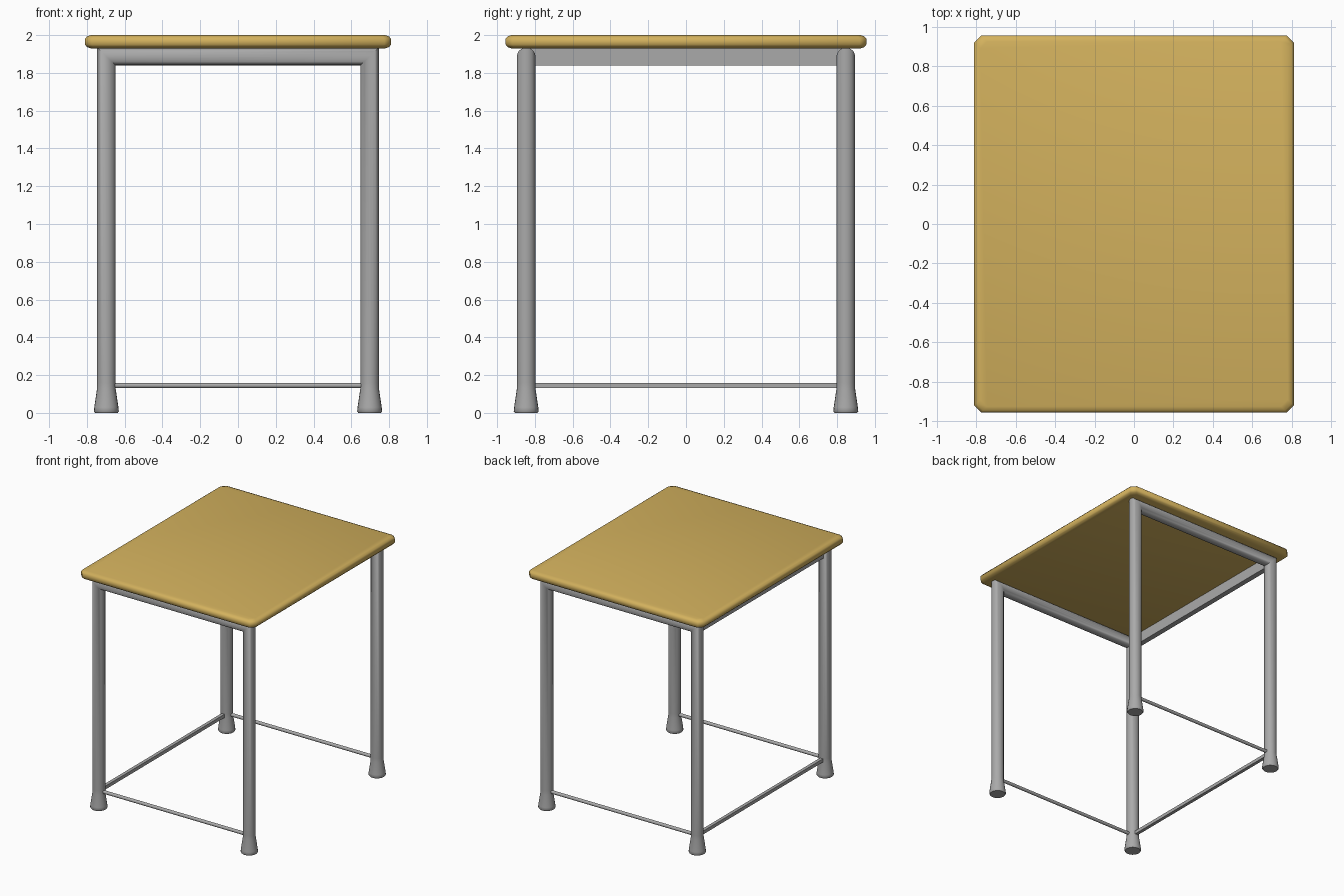
import bpy, bmesh, math

if "Cube" in bpy.data.objects:
    bpy.data.objects.remove(bpy.data.objects["Cube"])


def material(name, col):
    m = bpy.data.materials.new(name)
    m.diffuse_color = (*col, 1)
    m.use_nodes = True
    m.node_tree.nodes["Principled BSDF"].inputs["Base Color"].default_value = m.diffuse_color
    return m


wood = material("warm wood", (0.65, 0.44, 0.11))
metal = material("grey metal", (0.40, 0.40, 0.40))


def skin_rings(name, rings, mat, angle):
    """Join rings of points into a closed, smooth shaded body."""
    bm = bmesh.new()
    rs = [[bm.verts.new(p) for p in ring] for ring in rings]
    n = len(rs[0])
    for a, b in zip(rs, rs[1:]):
        for i in range(n):
            j = (i + 1) % n
            bm.faces.new((a[i], a[j], b[j], b[i]))
    bm.faces.new(rs[0])
    bm.faces.new(rs[-1])
    bmesh.ops.recalc_face_normals(bm, faces=bm.faces)
    me = bpy.data.meshes.new(name)
    bm.to_mesh(me)
    bm.free()
    me.materials.append(mat)
    ob = bpy.data.objects.new(name, me)
    bpy.context.collection.objects.link(ob)
    bpy.ops.object.select_all(action='DESELECT')
    ob.select_set(True)
    bpy.context.view_layer.objects.active = ob
    bpy.ops.object.shade_smooth_by_angle(angle=math.radians(angle))
    return ob


# Table top: rectangle with clipped corners and softened rim
def top_ring(z, inset):
    x, y, c = 0.81 - inset, 0.955 - inset, 0.035
    pts = [(x, y - c), (x - c, y), (c - x, y), (-x, y - c),
           (-x, c - y), (c - x, -y), (x - c, -y), (x, c - y)]
    return [(px, py, z) for px, py in pts]


skin_rings("table_top",
           [top_ring(z, i) for z, i in ((1.93, 0.03), (1.937, 0.01), (1.95, 0),
                                        (1.98, 0), (1.993, 0.01), (2.0, 0.03))],
           wood, 60)

LX, LY, R, N = 0.697, 0.846, 0.049, 20

# Front and back frames: two legs with flared feet and a mitred top rail
left = [(-LX, 0, -0.06, 0, 0.06), (-LX, 0.008, -0.066, 0, 0.066),
        (-LX, 0.03, -0.064, 0, 0.064), (-LX, 0.13, -R, 0, R),
        (-LX, 0.16, -R, 0, R), (-LX, 1.887, -R, 0.047, R)]
path = left + [(-x, z, -dx, dz, w) for x, z, dx, dz, w in reversed(left)]
for name, y in (("front_leg_frame", -LY), ("back_leg_frame", LY)):
    rings = []
    for x, z, dx, dz, w in path:
        ring = []
        for k in range(N):
            a = 2 * math.pi * k / N
            c, s = math.cos(a), math.sin(a)
            ring.append((x + dx * c, y + w * s, z + dz * c))
        rings.append(ring)
    skin_rings(name, rings, metal, 50)

# Thin round stretchers at the front and back
for name, y in (("front_stretcher", -LY), ("back_stretcher", LY)):
    ring = [(0.014 * math.cos(2 * math.pi * k / 10), 0.014 * math.sin(2 * math.pi * k / 10))
            for k in range(10)]
    skin_rings(name, [[(x, y + a, 0.145 + b) for a, b in ring] for x in (-LX, LX)],
               metal, 50)


# Left side only: upper rail and lower stretcher
def side_bar(name, x0, x1, z0, z1):
    sec = [(x0, z0), (x1, z0), (x1, z1), (x0, z1)]
    skin_rings(name, [[(x, y, z) for x, z in sec] for y in (-LY, LY)], metal, 30)


side_bar("left_rail", -0.715, -0.67, 1.84, 1.932)
side_bar("left_stretcher", -0.711, -0.683, 0.131, 0.159)
